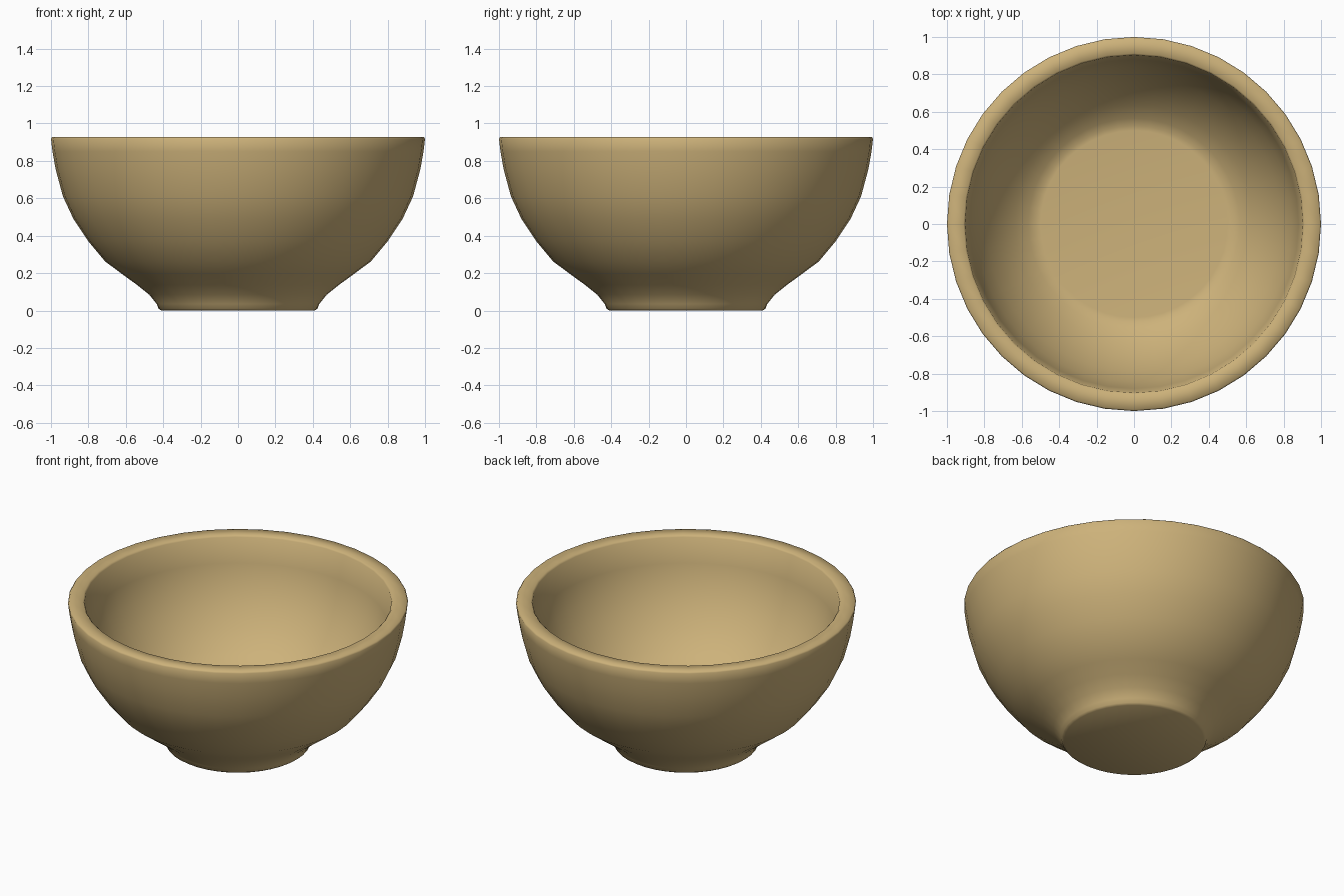
import bpy, bmesh, math

if "Cube" in bpy.data.objects:
    bpy.data.objects.remove(bpy.data.objects["Cube"])

SEGMENTS = 40

# clay colour
clay = bpy.data.materials.new("tan clay")
clay.diffuse_color = (0.61, 0.445, 0.195, 1)
clay.use_nodes = True
clay.node_tree.nodes["Principled BSDF"].inputs["Base Color"].default_value = clay.diffuse_color

# bowl profile (radius, height): underside, foot, outer wall, rim, inner wall, floor
profile = [
    (0, 0), (0.41, 0), (0.425, 0.01), (0.435, 0.035), (0.475, 0.085),
    (0.54, 0.137), (0.62, 0.195), (0.71, 0.262), (0.80, 0.37), (0.88, 0.49),
    (0.936, 0.61), (0.975, 0.755), (0.992, 0.85), (1.0, 0.918), (0.993, 0.928),
    (0.912, 0.928), (0.903, 0.918), (0.88, 0.76), (0.845, 0.635),
    (0.79, 0.52), (0.72, 0.41), (0.635, 0.315), (0.565, 0.26),
    (0.525, 0.24), (0.5, 0.237), (0, 0.237),
]

# lathe the profile around z
bm = bmesh.new()
verts = [bm.verts.new((r, 0, z)) for r, z in profile]
edges = [bm.edges.new(pair) for pair in zip(verts, verts[1:])]
bmesh.ops.spin(bm, geom=verts + edges, cent=(0, 0, 0), axis=(0, 0, 1),
               angle=math.tau, steps=SEGMENTS, use_duplicate=False)
bmesh.ops.remove_doubles(bm, verts=bm.verts, dist=0.0005)
bmesh.ops.recalc_face_normals(bm, faces=bm.faces)

mesh = bpy.data.meshes.new("bowl")
bm.to_mesh(mesh)
bm.free()
bowl = bpy.data.objects.new("bowl", mesh)
bpy.context.collection.objects.link(bowl)
mesh.materials.append(clay)

# smooth shading
bpy.context.view_layer.objects.active = bowl
bowl.select_set(True)
bpy.ops.object.shade_smooth_by_angle(angle=math.radians(60))
